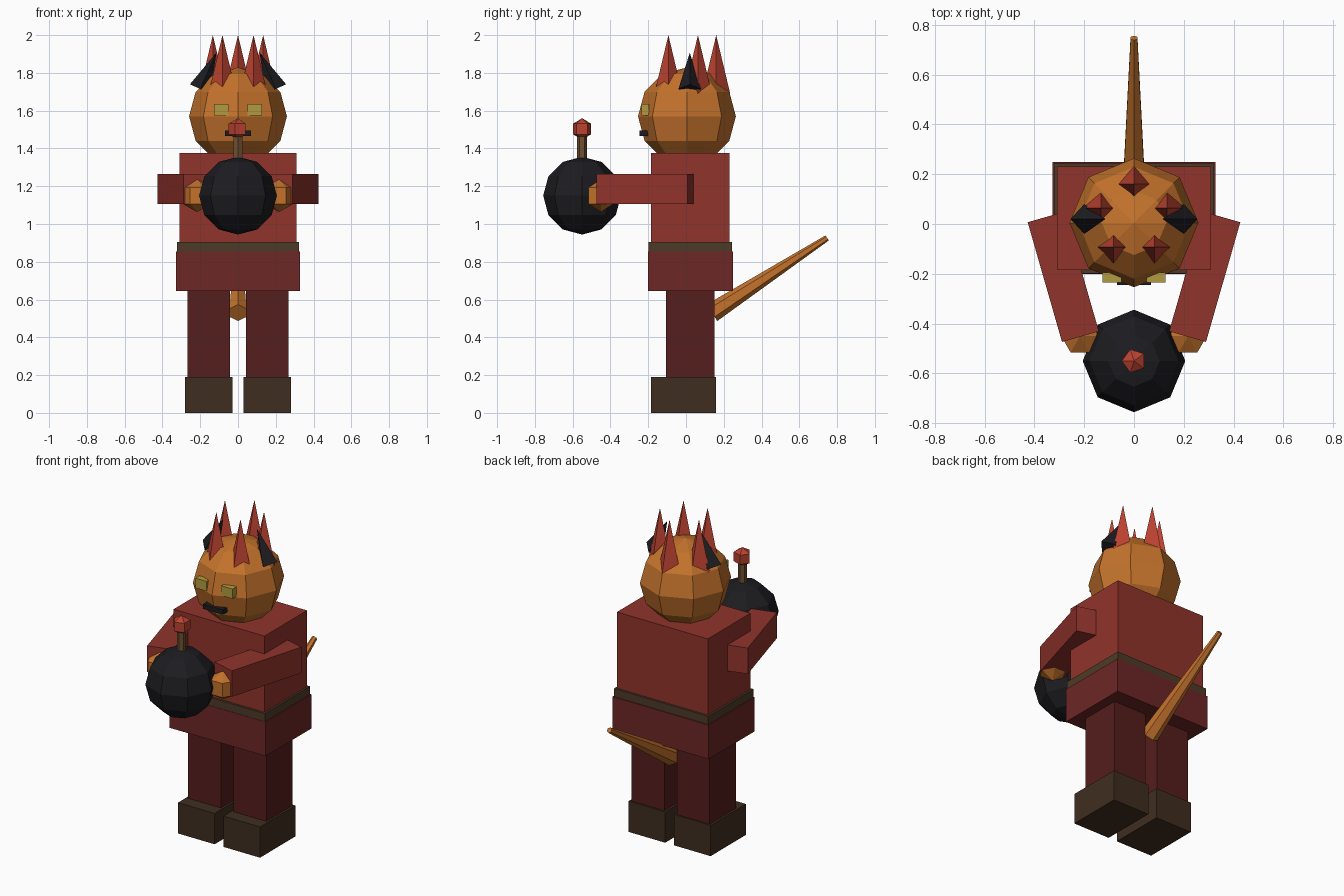
import bpy, math
from mathutils import Vector

if "Cube" in bpy.data.objects:
    bpy.data.objects.remove(bpy.data.objects["Cube"])


def material(name, r, g, b):
    m = bpy.data.materials.new(name)
    m.diffuse_color = (r, g, b, 1)
    m.use_nodes = True
    m.node_tree.nodes["Principled BSDF"].inputs["Base Color"].default_value = m.diffuse_color
    return m


ORANGE = material("orange_skin", 0.55, 0.17, 0.025)
RED = material("red_tunic", 0.28, 0.033, 0.024)
MAROON = material("maroon_skirt", 0.15, 0.02, 0.018)
DARK_RED = material("dark_red_trousers", 0.09, 0.013, 0.012)
BOOT = material("brown_boots", 0.05, 0.027, 0.014)
BELT = material("brown_belt", 0.075, 0.042, 0.02)
WOOD = material("fuse_brown", 0.16, 0.08, 0.03)
BLACK = material("black", 0.012, 0.012, 0.015)
FLAME = material("bright_red", 0.5, 0.055, 0.03)
YELLOW = material("yellow", 0.45, 0.33, 0.05)


def finish(name, mat):
    ob = bpy.context.object
    ob.name = name
    ob.data.materials.append(mat)
    return ob


def box(name, lo, hi, mat, turn=0):
    lo, hi = Vector(lo), Vector(hi)
    bpy.ops.mesh.primitive_cube_add(size=1, location=(lo + hi) / 2, rotation=(0, 0, turn))
    ob = finish(name, mat)
    ob.scale = hi - lo
    return ob


def ball(name, centre, radius, segments, rings, mat, turn=0):
    bpy.ops.mesh.primitive_uv_sphere_add(segments=segments, ring_count=rings, radius=radius,
                                         location=centre, rotation=(0, 0, turn))
    return finish(name, mat)


def taper(name, base, r1, r2, height, sides, mat, rot=(0, 0, 0)):
    """Cone or frustum positioned by the centre of its base."""
    bpy.ops.mesh.primitive_cone_add(vertices=sides, radius1=r1, radius2=r2, depth=height)
    ob = finish(name, mat)
    for v in ob.data.vertices:
        v.co.z += height / 2
    ob.location, ob.rotation_euler = base, rot
    return ob


# Body
box("torso", (-0.31, -0.185, 0.905), (0.31, 0.23, 1.375), RED)
box("belt", (-0.322, -0.198, 0.855), (0.322, 0.243, 0.905), BELT)
box("skirt", (-0.328, -0.2, 0.645), (0.328, 0.248, 0.855), MAROON)

# Head and face
ball("head", (0, 0.005, 1.57), 0.259, 8, 6, ORANGE)
box("mouth", (-0.068, -0.245, 1.465), (0.068, -0.2, 1.495), BLACK)

# Paired parts
for side, s in (("left", -1), ("right", 1)):
    cx = s * 0.155
    box(side + "_boot", (cx - 0.125, -0.185, 0), (cx + 0.125, 0.16, 0.19), BOOT)
    box(side + "_leg", (cx - 0.112, -0.105, 0.19), (cx + 0.112, 0.15, 0.645), DARK_RED)
    ax = s * 0.284
    box(side + "_arm", (ax - 0.077, -0.462, 1.105), (ax + 0.077, 0.038, 1.265), RED,
        turn=-s * math.radians(16))
    ball(side + "_hand", (s * 0.217, -0.45, 1.15), 0.087, 6, 3, ORANGE, math.radians(30))
    ex = s * 0.0885
    box(side + "_eye", (ex - 0.038, -0.235, 1.575), (ex + 0.038, -0.195, 1.635), YELLOW)
    taper(side + "_ear", (s * 0.2, 0.02, 1.715), 0.06, 0, 0.21, 4, BLACK,
          (0, -s * math.radians(24), 0))

# Crown of hair spikes
for i in range(5):
    a = math.radians(90 + 72 * i)
    taper("hair_spike_%d" % (i + 1), (0.14 * math.cos(a), 0.02 + 0.14 * math.sin(a), 1.69),
          0.074, 0, 0.31, 4, FLAME)

# Tail
start, end = Vector((0, 0.137, 0.53)), Vector((0, 0.747, 0.926))
d = end - start
taper("tail", start, 0.052, 0.016, d.length, 6, ORANGE, (-math.atan2(d.y, d.z), 0, 0))

# Bomb with fuse
ball("bomb", (0, -0.55, 1.15), 0.206, 8, 6, BLACK)
taper("fuse", (0, -0.55, 1.33), 0.026, 0.026, 0.14, 6, WOOD)
ball("fuse_tip", (0, -0.55, 1.503), 0.057, 5, 3, FLAME, math.radians(90))
